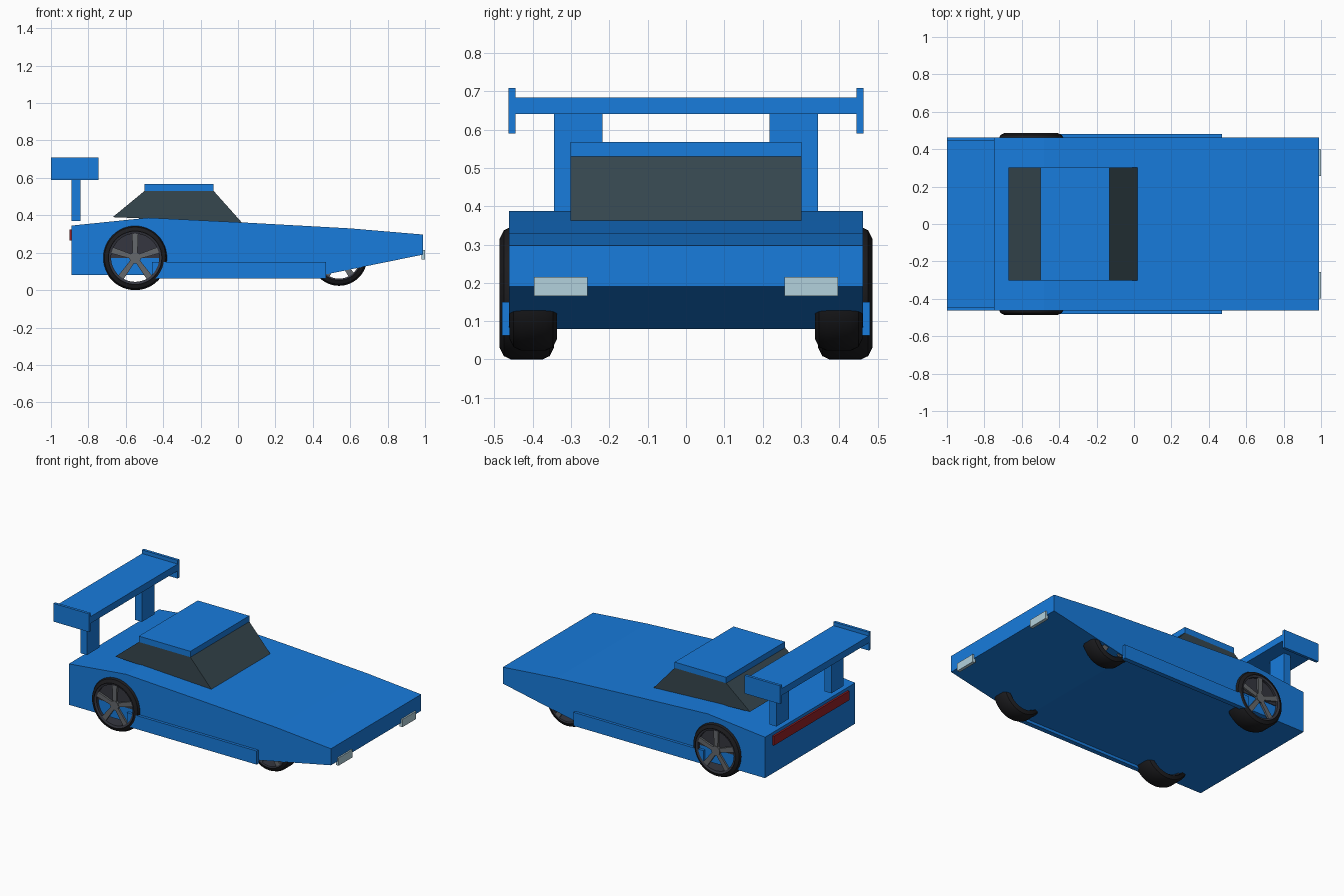
import bpy, bmesh, math
from mathutils import Vector

if "Cube" in bpy.data.objects:
    bpy.data.objects.remove(bpy.data.objects["Cube"])


def mat(name, r, g, b):
    m = bpy.data.materials.new(name)
    m.diffuse_color = (r, g, b, 1)
    m.use_nodes = True
    m.node_tree.nodes["Principled BSDF"].inputs["Base Color"].default_value = m.diffuse_color
    return m


BLUE = mat("blue_paint", 0.009, 0.2, 0.72)
GLASS = mat("dark_glass", 0.037, 0.063, 0.078)
RUBBER = mat("rubber", 0.012, 0.012, 0.014)
METAL = mat("wheel_metal", 0.13, 0.14, 0.15)
DARK = mat("wheel_dark", 0.035, 0.037, 0.05)
RED = mat("tail_red", 0.3, 0.015, 0.02)
LAMP = mat("lamp_white", 0.45, 0.64, 0.72)


def finish(name, bm, material, smooth=False):
    bmesh.ops.recalc_face_normals(bm, faces=bm.faces)
    me = bpy.data.meshes.new(name)
    bm.to_mesh(me)
    bm.free()
    me.materials.append(material)
    ob = bpy.data.objects.new(name, me)
    bpy.context.collection.objects.link(ob)
    if smooth:
        bpy.ops.object.select_all(action='DESELECT')
        ob.select_set(True)
        bpy.context.view_layer.objects.active = ob
        bpy.ops.object.shade_smooth_by_angle(angle=math.radians(35))
    return ob


def add_prism(bm, pts, y0, y1):
    """Extrude an x-z outline along y."""
    a = [bm.verts.new((x, y0, z)) for x, z in pts]
    b = [bm.verts.new((x, y1, z)) for x, z in pts]
    bm.faces.new(a)
    bm.faces.new(b)
    for i in range(len(pts)):
        j = (i + 1) % len(pts)
        bm.faces.new((a[i], a[j], b[j], b[i]))


def prism(name, pts, y0, y1, material):
    bm = bmesh.new()
    add_prism(bm, pts, y0, y1)
    return finish(name, bm, material)


def box(name, x0, x1, y0, y1, z0, z1, material):
    return prism(name, [(x0, z0), (x1, z0), (x1, z1), (x0, z1)], y0, y1, material)


def lathe(name, profile, cx, cz, material, segs=48):
    """Turn a closed (radius, y) profile about a wheel axle."""
    bm = bmesh.new()
    rings = []
    for i in range(segs):
        a = 2 * math.pi * i / segs
        rings.append([bm.verts.new((cx + r * math.cos(a), y, cz + r * math.sin(a)))
                      for r, y in profile])
    n = len(profile)
    for i in range(segs):
        p, q = rings[i], rings[(i + 1) % segs]
        for k in range(n):
            m = (k + 1) % n
            bm.faces.new((p[k], p[m], q[m], q[k]))
    return finish(name, bm, material, True)


# Wedge body, glass cabin and roof
prism("body", [(-0.89, 0.08), (0.45, 0.08), (0.99, 0.19), (0.99, 0.297), (0.6, 0.33),
               (0.02, 0.362), (-0.48, 0.387), (-0.89, 0.345)], -0.462, 0.462, BLUE)
prism("cabin_glass", [(-0.67, 0.39), (0.02, 0.362), (-0.13, 0.53), (-0.5, 0.53)],
      -0.302, 0.302, GLASS)
box("roof", -0.5, -0.13, -0.302, 0.302, 0.53, 0.568, BLUE)

# Rear wing and tail light
box("wing", -1.0, -0.745, -0.445, 0.445, 0.64, 0.684, BLUE)
box("tail_light", -0.902, -0.885, -0.385, 0.385, 0.265, 0.325, RED)


def wheel(label, cx, cz, r, inner, outer, s):
    w = outer - inner
    c = 0.03
    hole = r * 0.8

    # Rounded tyre
    prof = [(hole, inner + 0.01), (r - c, inner), (r - c * 0.3, inner + c * 0.35),
            (r, inner + c), (r, outer - c), (r - c * 0.3, outer - c * 0.35),
            (r - c, outer), (hole, outer - 0.004)]
    lathe(label + "_tyre", [(a, y * s) for a, y in prof], cx, cz, RUBBER)
    # Rim ring
    lo, hi = hole * 0.93, hole + 0.002
    lathe(label + "_rim", [(lo, s * (inner + 0.02)), (hi, s * (inner + 0.02)),
                           (hi, s * (outer - 0.002)), (lo, s * (outer - 0.006))],
          cx, cz, DARK)
    # Five spokes and hub
    bm = bmesh.new()
    y0, y1 = s * (outer - 0.018), s * (outer - 0.006)
    for i in range(5):
        a = math.pi / 2 + i * math.tau / 5
        u = Vector((math.cos(a), math.sin(a)))
        v = Vector((-u.y, u.x))
        o = Vector((cx, cz))
        pts = [o + u * d + v * h for d, h in
               ((0.01, 0.012), (lo + 0.003, 0.017), (lo + 0.003, -0.017), (0.01, -0.012))]
        add_prism(bm, pts, y0, y1)
    hub = [(cx + 0.03 * math.cos(k * math.tau / 24), cz + 0.03 * math.sin(k * math.tau / 24))
           for k in range(24)]
    add_prism(bm, hub, y0, s * (outer - 0.003))
    finish(label + "_spokes", bm, METAL)
    # Dark shield behind the upper spokes
    arc = [(cx + lo * math.cos(k * math.pi / 24), cz + lo * math.sin(k * math.pi / 24))
           for k in range(25)]
    prism(label + "_shield", arc, s * (outer - 0.04), s * (outer - 0.02), DARK)


# Parts repeated on both sides
for side, s in (("right", -1), ("left", 1)):
    box(side + "_wing_endplate", -1.0, -0.745, s * 0.445, s * 0.463, 0.59, 0.708, BLUE)
    box(side + "_wing_post", -0.89, -0.842, s * 0.218, s * 0.345, 0.37, 0.642, BLUE)
    box(side + "_side_skirt", -0.46, 0.47, s * 0.45, s * 0.48, 0.062, 0.15, BLUE)
    box(side + "_headlight", 0.98, 1.0, s * 0.257, s * 0.397, 0.165, 0.215, LAMP)
    wheel(side + "_rear_wheel", -0.55, 0.173, 0.173, 0.345, 0.486, s)
    wheel(side + "_front_wheel", 0.54, 0.173, 0.15, 0.337, 0.46, s)
